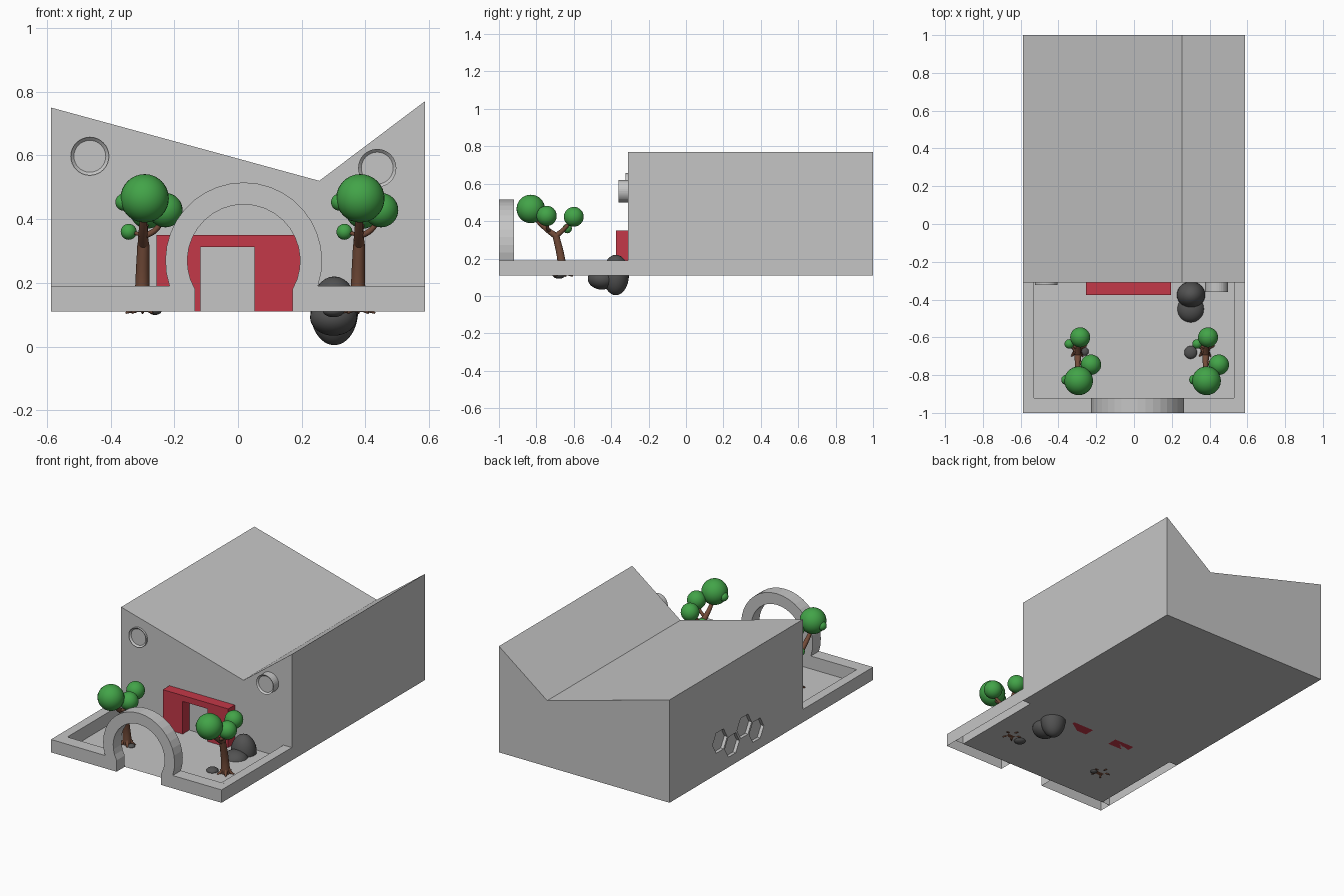
import bpy, bmesh, math
from mathutils import Matrix, Vector

if "Cube" in bpy.data.objects:
    bpy.data.objects.remove(bpy.data.objects["Cube"])


def material(name, colour):
    m = bpy.data.materials.new(name)
    m.use_nodes = True
    m.diffuse_color = (*colour, 1)
    m.node_tree.nodes["Principled BSDF"].inputs["Base Color"].default_value = (*colour, 1)
    return m


PLASTER = material("plaster grey", (0.56, 0.56, 0.56))
RED = material("door red", (0.55, 0.04, 0.065))
LEAF = material("leaf green", (0.055, 0.37, 0.065))
BARK = material("bark brown", (0.17, 0.07, 0.04))
STONE = material("stone grey", (0.085, 0.085, 0.085))


def finish(name, bm, mat, smooth=False):
    bmesh.ops.recalc_face_normals(bm, faces=bm.faces)
    me = bpy.data.meshes.new(name)
    bm.to_mesh(me)
    bm.free()
    me.materials.append(mat)
    for p in me.polygons:
        p.use_smooth = smooth
    ob = bpy.data.objects.new(name, me)
    bpy.context.collection.objects.link(ob)
    return ob


def prism(name, profile, y0, y1, mat, open_bottom=False):
    """Extrude an x-z outline along y."""
    bm = bmesh.new()
    a = [bm.verts.new((x, y0, z)) for x, z in profile]
    b = [bm.verts.new((x, y1, z)) for x, z in profile]
    bm.faces.new(a)
    bm.faces.new(b[::-1])
    n = len(a)
    for i in range(n):
        j = (i + 1) % n
        if open_bottom and max(profile[i][1], profile[j][1]) <= GROUND:
            continue
        bm.faces.new((a[j], a[i], b[i], b[j]))
    return finish(name, bm, mat)


def ellipsoids(name, blobs, mat):
    bm = bmesh.new()
    for centre, radii in blobs:
        m = Matrix.Translation(centre) @ Matrix.Diagonal((*radii, 1))
        bmesh.ops.create_uvsphere(bm, u_segments=28, v_segments=16, radius=1, matrix=m)
    return finish(name, bm, mat, True)


GROUND, WALL_TOP, HALF, FACADE = 0.11, 0.19, 0.587, -0.31

# House with a valley roof
house = prism("house", [(-HALF, GROUND), (-HALF, 0.75), (0.255, 0.52),
                        (HALF, 0.77), (HALF, GROUND)], FACADE, 1, PLASTER)

# Zigzag of hexagonal recesses in the side wall
bm = bmesh.new()
for i in range(4):
    place = Matrix.Translation((-HALF, 0.505 - 0.12 * i, 0.235 if i % 2 else 0.305))
    bmesh.ops.create_cone(bm, cap_ends=True, segments=6, radius1=0.072, radius2=0.072,
                          depth=0.04, matrix=place @ Matrix.Rotation(math.pi / 2, 4, 'Y'))
cutter = finish("hexagon_cutter", bm, PLASTER)
cutter.hide_render = True
cut = house.modifiers.new("recesses", 'BOOLEAN')
cut.operation = 'DIFFERENCE'
cut.object = cutter
bpy.context.view_layer.objects.active = house
bpy.ops.object.modifier_apply(modifier=cut.name)
bpy.data.objects.remove(cutter)

# Courtyard floor
bm = bmesh.new()
bm.faces.new([bm.verts.new((x, y, GROUND)) for x, y in
              ((-0.53, -0.92), (0.53, -0.92), (0.53, FACADE), (-0.53, FACADE))])
finish("courtyard_floor", bm, PLASTER)

# Low side walls
for side, s in (("right", -1), ("left", 1)):
    prism(side + "_courtyard_wall", [(s * 0.53, GROUND), (s * 0.53, WALL_TOP),
          (s * HALF, WALL_TOP), (s * HALF, GROUND)], -0.92, FACADE, PLASTER, True)


# Front wall with round moon gate
def arc(radius, start, end, steps):
    angles = [math.radians(start + (end - start) * i / steps) for i in range(steps + 1)]
    return [(0.018 + radius * math.cos(t), 0.269 + radius * math.sin(t)) for t in angles]


outer = arc(0.246, 198.8, -18.8, 22)
inner = arc(0.177, -30, 210, 22)
outline = [(-HALF, GROUND), (-HALF, WALL_TOP)] + outer + [(HALF, WALL_TOP), (HALF, GROUND)]
outline += [(inner[0][0], GROUND)] + inner + [(inner[-1][0], GROUND)]
prism("moon_gate_wall", outline, -1, -0.92, PLASTER, True)

# Red door surround
prism("door_surround", [(-0.255, GROUND), (-0.255, 0.35), (0.195, 0.35), (0.195, GROUND),
                        (0.052, GROUND), (0.052, 0.313), (-0.118, 0.313), (-0.118, GROUND)],
      -0.375, FACADE, RED)

# Round windows with a sunken pane
for name, x, z, depth in (("right_round_window", -0.465, 0.597, 0.014),
                          ("left_round_window", 0.437, 0.56, 0.05)):
    bm = bmesh.new()
    m = Matrix.Translation((x, FACADE - depth / 2, z)) @ Matrix.Rotation(math.pi / 2, 4, 'X')
    bmesh.ops.create_cone(bm, cap_ends=True, segments=32, radius1=0.06, radius2=0.06,
                          depth=depth, matrix=m)
    front = min(bm.faces, key=lambda f: f.calc_center_median().y)
    bmesh.ops.inset_region(bm, faces=[front], thickness=0.01)
    bmesh.ops.translate(bm, verts=front.verts, vec=(0, 0.01, 0))
    finish(name, bm, PLASTER)


# Trees: tapered limbs, splayed roots and ball foliage
def limbs(name, paths, origin):
    cu = bpy.data.curves.new(name, 'CURVE')
    cu.dimensions = '3D'
    cu.bevel_depth = 1
    cu.bevel_resolution = 3
    cu.resolution_u = 5
    cu.use_fill_caps = True
    for path in paths:
        sp = cu.splines.new('BEZIER')
        sp.bezier_points.add(len(path) - 1)
        for p, (co, r) in zip(sp.bezier_points, path):
            p.co = Vector(co) + origin
            p.radius = r
            p.handle_left_type = p.handle_right_type = 'AUTO'
    cu.materials.append(BARK)
    ob = bpy.data.objects.new(name, cu)
    bpy.context.collection.objects.link(ob)


FORK = (0.003, -0.035, 0.32)
PATHS = [
    [((0, 0, GROUND), 0.027), ((0, -0.008, 0.2), 0.022), (FORK, 0.019)],
    [(FORK, 0.018), ((0.002, -0.09, 0.36), 0.014), ((0.005, -0.165, 0.43), 0.009)],
    [(FORK, 0.016), ((0.005, 0.005, 0.355), 0.012), ((0.013, 0.055, 0.41), 0.008)],
    [((0.002, -0.07, 0.345), 0.01), ((0.04, -0.08, 0.365), 0.009), ((0.07, -0.085, 0.41), 0.007)],
    [((0.004, 0, 0.35), 0.007), ((-0.043, 0.025, 0.36), 0.005)],
]
for k in range(5):
    c, s = math.cos(k * 1.257 + 0.3), math.sin(k * 1.257 + 0.3)
    PATHS.append([((0.008 * c, 0.008 * s, 0.15), 0.013), ((0.03 * c, 0.03 * s, 0.118), 0.009),
                  ((0.055 * c, 0.055 * s, 0.105), 0.003)])
CROWN = [((0.007, -0.17, 0.465), 0.076), ((0.072, -0.085, 0.428), 0.054),
         ((0.015, 0.06, 0.423), 0.053), ((-0.043, 0.025, 0.36), 0.025),
         ((-0.058, -0.165, 0.453), 0.027)]
for side, x in (("right", -0.3), ("left", 0.377)):
    origin = Vector((x, -0.66, 0))
    limbs(side + "_tree_trunk", PATHS, origin)
    ellipsoids(side + "_tree_foliage", [(Vector(c) + origin, (r, r, r)) for c, r in CROWN], LEAF)

# Rocks
ellipsoids("boulder", [((0.302, -0.375, 0.112), (0.075, 0.07, 0.108)),
                       ((0.3, -0.45, 0.092), (0.074, 0.075, 0.058))], STONE)
ellipsoids("right_pebble", [((-0.26, -0.675, 0.112), (0.02, 0.022, 0.013))], STONE)
ellipsoids("left_pebble", [((0.3, -0.68, 0.112), (0.034, 0.034, 0.02))], STONE)
